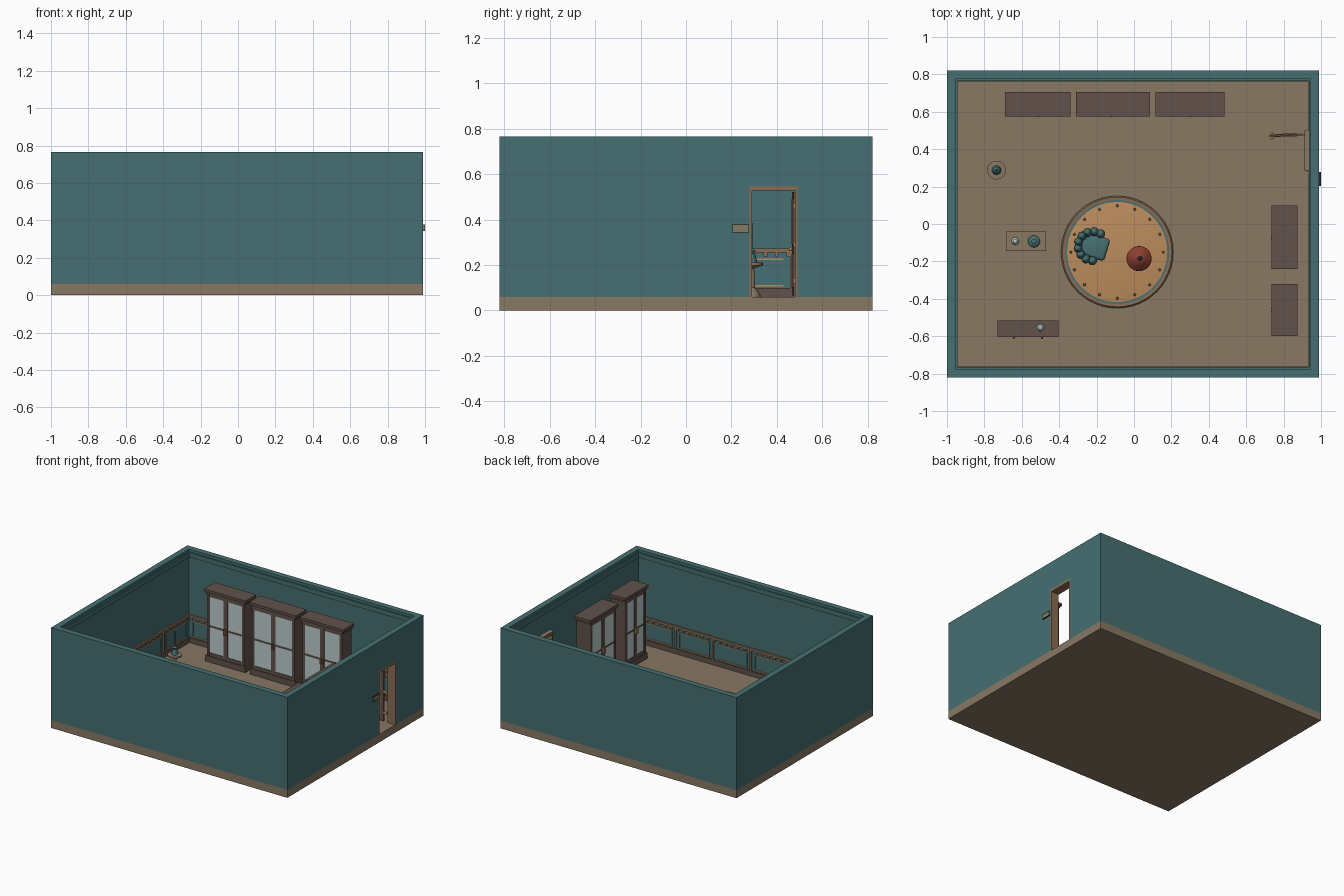
import bpy, bmesh, math
from mathutils import Matrix, Vector

if "Cube" in bpy.data.objects:
    bpy.data.objects.remove(bpy.data.objects["Cube"])

FLOOR = 0.06


def material(name, rgb):
    m = bpy.data.materials.new(name)
    m.diffuse_color = (*rgb, 1)
    m.use_nodes = True
    m.node_tree.nodes["Principled BSDF"].inputs["Base Color"].default_value = m.diffuse_color
    return m


TEAL = material("teal paint", (0.061, 0.162, 0.168))
TAN = material("tan floor", (0.246, 0.188, 0.125))
BROWN = material("dark brown wood", (0.122, 0.084, 0.069))
WOOD = material("warm wood", (0.25, 0.155, 0.09))
GLASS = material("pale glass", (0.51, 0.61, 0.61))
BRONZE = material("orange bronze", (0.50, 0.265, 0.11))
RED = material("brick red", (0.27, 0.05, 0.03))
DARK = material("near black", (0.02, 0.025, 0.027))


def place(x, y, degrees=0):
    return Matrix.Translation((x, y, 0)) @ Matrix.Rotation(math.radians(degrees), 4, 'Z')


def finish(name, bm, mat, smooth=False):
    me = bpy.data.meshes.new(name)
    bmesh.ops.recalc_face_normals(bm, faces=bm.faces)
    bm.to_mesh(me)
    bm.free()
    me.materials.append(mat)
    if smooth:
        for p in me.polygons:
            p.use_smooth = True
        me.set_sharp_from_angle(angle=math.radians(35))
    ob = bpy.data.objects.new(name, me)
    bpy.context.scene.collection.objects.link(ob)
    return ob


def boxes(name, mat, items, at=Matrix(), bevel=0):
    """Boxes given as (x0, x1, y0, y1, z0, z1), joined in one part."""
    bm = bmesh.new()
    for x0, x1, y0, y1, z0, z1 in items:
        m = Matrix.Translation(((x0 + x1) / 2, (y0 + y1) / 2, (z0 + z1) / 2))
        bmesh.ops.create_cube(bm, size=1, matrix=at @ m @ Matrix.Diagonal((x1 - x0, y1 - y0, z1 - z0, 1)))
    if bevel:
        bmesh.ops.bevel(bm, geom=bm.edges[:], offset=bevel, segments=3, profile=0.5, affect='EDGES')
    return finish(name, bm, mat, bool(bevel))


def lathe(name, mat, profile, x, y, steps=24):
    """Turned part from (radius, height) points."""
    bm = bmesh.new()
    vs = [bm.verts.new((x + r, y, z)) for r, z in profile]
    es = [bm.edges.new(p) for p in zip(vs, vs[1:])]
    bmesh.ops.spin(bm, geom=vs + es, cent=(x, y, 0), axis=(0, 0, 1), angle=math.tau, steps=steps)
    bmesh.ops.remove_doubles(bm, verts=bm.verts, dist=1e-5)
    return finish(name, bm, mat, True)


def balls(name, mat, items, at=Matrix()):
    """Ellipsoids given as (x, y, z, horizontal radius, vertical radius)."""
    bm = bmesh.new()
    for x, y, z, r, h in items:
        bmesh.ops.create_uvsphere(bm, u_segments=14, v_segments=10, radius=1,
                                  matrix=at @ Matrix.Translation((x, y, z)) @ Matrix.Diagonal((r, r, h, 1)))
    return finish(name, bm, mat, True)


# Room shell with a doorway in the right wall
L, R, F = -0.955, 0.945, 0.775
TOP = 0.765
boxes("floor_slab", TAN, [(-1, 0.99, -0.82, 0.82, 0, FLOOR)])
boxes("walls", TEAL, [
    (-1, 0.99, -0.82, -F, FLOOR, TOP), (-1, 0.99, F, 0.82, FLOOR, TOP),
    (-1, L, -F, F, FLOOR, TOP),
    (R, 0.99, -F, 0.28, FLOOR, TOP), (R, 0.99, 0.49, F, FLOOR, TOP),
    (R, 0.99, 0.28, 0.49, 0.545, TOP)])
boxes("crown_moulding", TEAL, [
    (L, R, -F, -F + 0.01, 0.71, 0.745), (L, R, F - 0.01, F, 0.71, 0.745),
    (L, L + 0.01, -F, F, 0.71, 0.745), (R - 0.01, R, -F, F, 0.71, 0.745)])


# Wainscot: skirting, rail, posts and dentils along one wall
def wainscot(side, at, length, bays):
    step = length / bays
    boxes(side + "_skirting", BROWN, [(0, length, -0.01, 0, FLOOR, 0.098)], at)
    posts = [(i * step - 0.007, i * step + 0.007, -0.009, 0, 0.098, 0.255) for i in range(1, bays)]
    n = int(length / 0.05)
    dents = [((i + 0.5) * length / n - 0.008, (i + 0.5) * length / n + 0.008, -0.009, 0, 0.238, 0.256)
             for i in range(n)]
    boxes(side + "_chair_rail", WOOD, [(0, length, -0.012, 0, 0.255, 0.272)] + posts + dents, at)
    lines = [(i * step + 0.03, (i + 1) * step - 0.03, -0.005, 0, z, z + 0.006)
             for i in range(bays) for z in (0.105, 0.222)]
    boxes(side + "_panel_lines", BRONZE, lines, at)
    sides = [(x, x + 0.006, -0.005, 0, 0.105, 0.228) for i in range(bays)
             for x in (i * step + 0.03, (i + 1) * step - 0.036)]
    boxes(side + "_panel_sides", TEAL, sides, at)


wainscot("back", place(L, F), R - L, 6)
wainscot("front", place(R, -F, 180), R - L, 6)
wainscot("left", place(L, -F, 90), 2 * F, 5)
wainscot("right_rear", place(R, F, -90), 0.27, 1)
wainscot("right_front", place(R, 0.27, -90), 1.045, 3)

# Door frame, open door and outside plate
boxes("door_frame", WOOD, [
    (0.925, 0.99, 0.28, 0.291, FLOOR, 0.545), (0.925, 0.99, 0.479, 0.49, FLOOR, 0.545),
    (0.925, 0.99, 0.28, 0.49, 0.527, 0.546)])
boxes("door_frame_cap", TAN, [(0.912, R, 0.285, 0.5, 0.546, 0.562)])
door = place(0.895, 0.483, 182.5)
boxes("open_door", BROWN, [(0, 0.17, 0, 0.009, 0.065, 0.522)], door)
boxes("door_panels", WOOD, [(0.025, 0.145, y, y + 0.004, z0, z1)
                            for y in (-0.004, 0.009) for z0, z1 in ((0.1, 0.25), (0.29, 0.49))], door)
balls("door_knobs", BRONZE, [(0.158, y, 0.27, 0.008, 0.008) for y in (-0.008, 0.016)], door)
boxes("hinges", BRONZE, [(0.888, 0.925, 0.474, 0.479, z, z + 0.02) for z in (0.12, 0.28, 0.45)])
boxes("outside_plate", TAN, [(0.99, 0.999, 0.205, 0.275, 0.345, 0.375)])
boxes("outside_plate_edge", DARK, [(0.99, 1.0, 0.203, 0.277, z, z + 0.003) for z in (0.342, 0.375)])


# Tall glazed cabinet, front towards local -y
def cabinet(name, at, w, d, top):
    boxes(name + "_case", BROWN, [
        (0.006, w - 0.006, 0.006, d, FLOOR, 0.105),
        (0.018, w - 0.018, 0.02, d - 0.008, 0.105, top - 0.03),
        (0.008, w - 0.008, 0.01, d, top - 0.035, top - 0.02),
        (0, w, 0, d, top - 0.02, top)], at)
    x0, x1, z0, z1 = 0.018, w - 0.018, 0.105, top - 0.035
    mid, zm = w / 2, 0.33
    boxes(name + "_glass", GLASS, [(x0 + 0.015, x1 - 0.015, 0.015, 0.021, z0 + 0.015, z1 - 0.015)], at)
    boxes(name + "_door_frame", BROWN, [
        (x0, x0 + 0.02, 0.01, 0.022, z0, z1), (x1 - 0.02, x1, 0.01, 0.022, z0, z1),
        (mid - 0.017, mid + 0.017, 0.01, 0.022, z0, z1),
        (x0, x1, 0.011, 0.022, z0, z0 + 0.025), (x0, x1, 0.011, 0.022, z1 - 0.02, z1),
        (x0, x1, 0.012, 0.022, zm - 0.006, zm + 0.006)], at)
    boxes(name + "_handles", BRONZE, [(mid + s * 0.009 - 0.003, mid + s * 0.009 + 0.003, -0.003, 0.01, 0.3, 0.345)
                                      for s in (-1, 1)], at)


for label, x, w in (("left", -0.69, 0.35), ("middle", -0.31, 0.395), ("right", 0.115, 0.37)):
    cabinet("rear_cabinet_" + label, place(x, 0.575), w, 0.13, 0.61)
cabinet("side_cabinet_rear", place(0.735, 0.1, -90), 0.34, 0.14, 0.612)
cabinet("side_cabinet_front", place(0.735, -0.32, -90), 0.28, 0.14, 0.62)

# Low sideboard with drawers
side = place(-0.73, -0.605)
boxes("sideboard", BROWN, [(0, 0.325, 0, 0.09, 0.235, 0.25), (0.01, 0.315, 0.008, 0.085, 0.085, 0.235)]
      + [(x, x + 0.02, y, y + 0.02, FLOOR, 0.085) for x in (0.012, 0.293) for y in (0.01, 0.063)], side)
boxes("sideboard_drawers", WOOD, [(x, x + 0.135, 0.002, 0.009, z, z + 0.06)
                                  for x in (0.02, 0.17) for z in (0.095, 0.165)], side)
balls("sideboard_knobs", RED, [(x, -0.003, z, 0.006, 0.006) for x in (0.0875, 0.2375) for z in (0.125, 0.195)], side)


def ornament(name, x, y, z, mat, r):
    lathe(name, mat, [(0, z), (r * 0.8, z), (r * 0.8, z + 0.006), (r * 0.4, z + 0.012), (r, z + 0.03),
                      (r * 0.5, z + 0.046), (0, z + 0.05)], x, y, 12)


ornament("sideboard_ornament", -0.5, -0.555, 0.25, GLASS, 0.02)

# Narrow table with ornaments
boxes("narrow_table", TAN, [(-0.685, -0.47, -0.145, -0.04, 0.205, 0.22), (-0.675, -0.48, -0.135, -0.05, 0.185, 0.205)]
      + [(x, x + 0.016, y, y + 0.016, FLOOR, 0.185) for x in (-0.675, -0.496) for y in (-0.135, -0.066)])
ornament("table_ornament", -0.635, -0.092, 0.22, GLASS, 0.02)
lathe("table_bowl", TEAL, [(0, 0.22), (0.02, 0.22), (0.032, 0.235), (0.028, 0.24), (0.014, 0.245),
                           (0.014, 0.255), (0, 0.26)], -0.535, -0.093, 18)

# Round pedestal with a stem telephone
lathe("pedestal", TAN, [(0, FLOOR), (0.04, FLOOR), (0.038, 0.075), (0.016, 0.1), (0.012, 0.185), (0.05, 0.198),
                        (0.05, 0.21), (0, 0.213)], -0.735, 0.288)
lathe("telephone", TEAL, [(0, 0.212), (0.025, 0.212), (0.024, 0.222), (0.012, 0.25), (0.018, 0.262), (0.006, 0.272),
                          (0.004, 0.28), (0.004, 0.385), (0, 0.388)], -0.735, 0.288, 16)

# Round domed rug with border rings and studs
RX, RY = -0.09, -0.15


def dome(r):
    return 0.068 + 0.022 * (1 - (r / 0.3) ** 2)


lathe("rug", BRONZE, [(0.29, FLOOR)] + [(r / 100, dome(r / 100)) for r in (29, 25, 20, 15, 10, 5, 0)], RX, RY, 48)
lathe("rug_edge", WOOD, [(0.278, FLOOR), (0.278, 0.075), (0.293, 0.076), (0.3, 0.07), (0.3, FLOOR)], RX, RY, 48)
lathe("rug_ring", TEAL, [(0.268, 0.07), (0.268, 0.077), (0.278, 0.077), (0.278, 0.07)], RX, RY, 48)
balls("rug_studs", BROWN, [(RX + 0.247 * math.cos(i * math.tau / 16 + math.tau / 4),
                            RY + 0.247 * math.sin(i * math.tau / 16 + math.tau / 4), dome(0.247), 0.007, 0.005)
                           for i in range(16)])

# Tufted armchair
chair = place(-0.215, -0.12, -17)
boxes("armchair_seat", TEAL, [(-0.07, 0.075, -0.062, 0.062, 0.1, 0.155)], chair, 0.018)
puffs = []
for i in range(9):
    a = math.radians(75 + i * 210 / 8)
    top = 0.195 + 0.055 * max(0, -math.cos(a))
    puffs.append((0.08 * math.cos(a) - 0.005, 0.078 * math.sin(a), (top + 0.1) / 2, 0.024, (top - 0.1) / 2))
balls("armchair_back", TEAL, puffs, chair)
boxes("armchair_legs", BROWN, [(x, x + 0.014, y, y + 0.014, FLOOR, 0.115)
                               for x in (-0.06, 0.045) for y in (-0.055, 0.041)], chair)

# Small lamp with a red shade
lathe("lamp_stand", BROWN, [(0, 0.08), (0.04, 0.08), (0.036, 0.095), (0.008, 0.105), (0.008, 0.19), (0, 0.19)],
      0.027, -0.185)
lathe("lamp_shade", RED, [(0.067, 0.15), (0.066, 0.158), (0.04, 0.185), (0.014, 0.205), (0, 0.206)], 0.027, -0.185, 28)
lathe("lamp_finial", DARK, [(0.013, 0.204), (0.012, 0.212), (0.006, 0.218), (0, 0.222)], 0.03, -0.183, 12)
